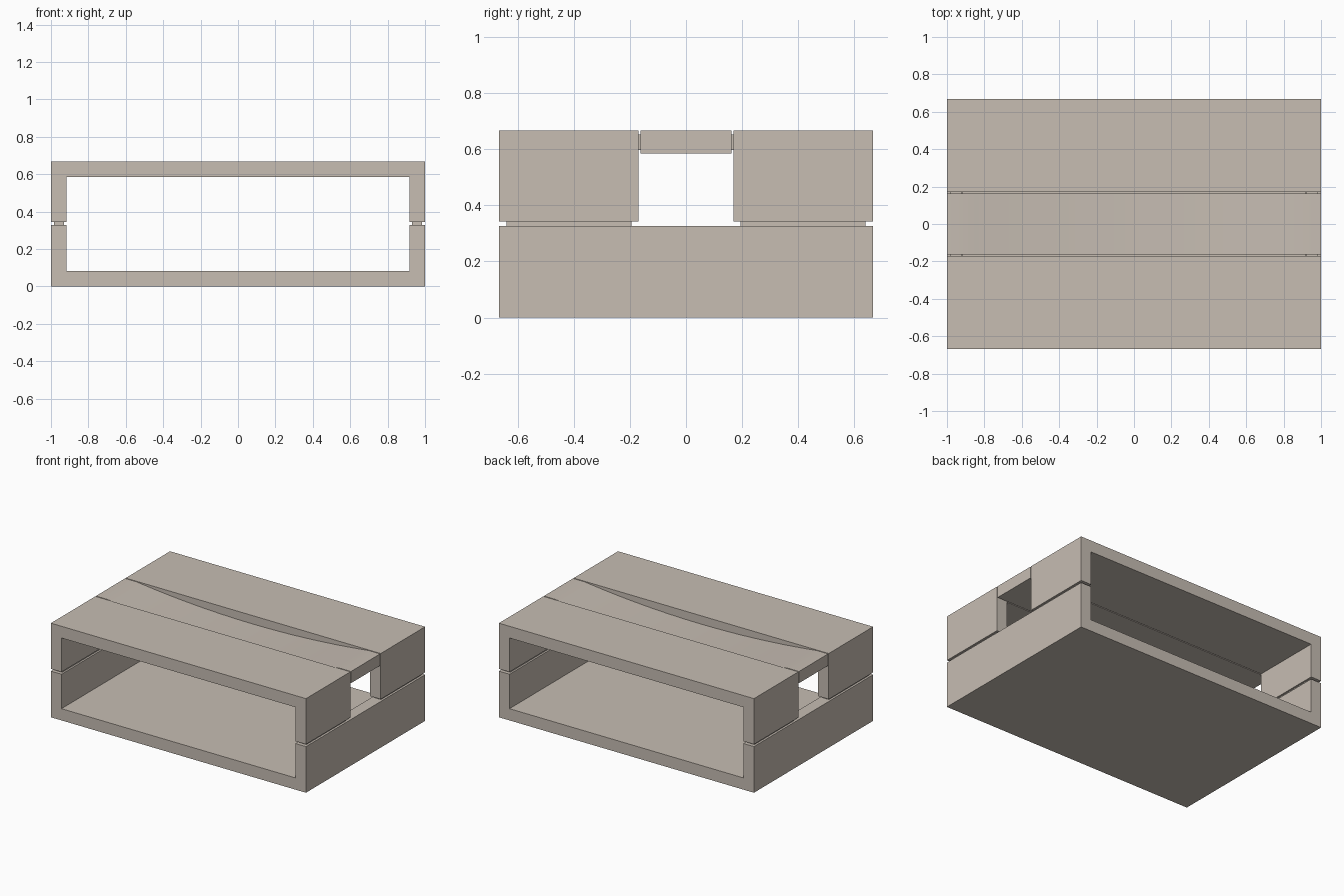
import bpy, math

if "Cube" in bpy.data.objects:
    bpy.data.objects.remove(bpy.data.objects["Cube"])

mat = bpy.data.materials.new("warm beige")
mat.diffuse_color = (0.57, 0.51, 0.45, 1)
mat.use_nodes = True
mat.node_tree.nodes["Principled BSDF"].inputs["Base Color"].default_value = mat.diffuse_color


def extrude_profile(name, pts, y0, y1):
    """Extrude an x-z outline along y."""
    n = len(pts)
    verts = [(x, y, z) for y in (y0, y1) for x, z in pts]
    faces = [tuple(range(n)), tuple(range(2 * n - 1, n - 1, -1))]
    faces += [(i, i + n, (i + 1) % n + n, (i + 1) % n) for i in range(n)]
    me = bpy.data.meshes.new(name)
    me.from_pydata(verts, [], faces)
    me.materials.append(mat)
    ob = bpy.data.objects.new(name, me)
    bpy.context.collection.objects.link(ob)
    return ob


def box(name, x0, x1, y0, y1, z0, z1):
    return extrude_profile(name, [(x0, z0), (x1, z0), (x1, z1), (x0, z1)], y0, y1)


W, D, H, T = 1.0, 0.667, 0.667, 0.083
I = W - T

# Lower tray: open-ended U channel
extrude_profile("lower_tray", [(-W, 0), (W, 0), (W, 0.327), (I, 0.327),
                               (I, T), (-I, T), (-I, 0.327), (-W, 0.327)], -D, D)

# Upper covers: two inverted U channels
cover = [(-W, 0.343), (-I, 0.343), (-I, H - T), (I, H - T),
         (I, 0.343), (W, 0.343), (W, H), (-W, H)]
for side, y0, y1 in (("front", -D, -0.17), ("back", 0.17, D)):
    extrude_profile(side + "_cover", cover, y0, y1)

# Centre strip with a shallow circular dip in its top
a, dip = 0.91, 0.055
R = (a * a + dip * dip) / (2 * dip)
arc = []
for i in range(33):
    x = a - 2 * a * i / 32
    arc.append((x, H + R - dip - math.sqrt(R * R - x * x)))
strip = extrude_profile("centre_strip",
                        [(-W, H - T), (W, H - T), (W, H)] + arc + [(-W, H)],
                        -0.163, 0.163)
bpy.context.view_layer.objects.active = strip
strip.select_set(True)
bpy.ops.object.shade_smooth_by_angle(angle=math.radians(20))

# Recessed spacers in the gaps
for sx, xn in ((-1, "left"), (1, "right")):
    for sy, yn in ((-1, "front"), (1, "back")):
        xs = sorted((sx * 0.93, sx * 0.985))
        ys = sorted((sy * 0.195, sy * 0.64))
        box(f"wall_spacer_{xn}_{yn}", *xs, *ys, 0.326, 0.344)
        xs = sorted((sx * 0.92, sx * 0.985))
        ys = sorted((sy * 0.162, sy * 0.171))
        box(f"top_spacer_{xn}_{yn}", *xs, *ys, 0.597, 0.653)
